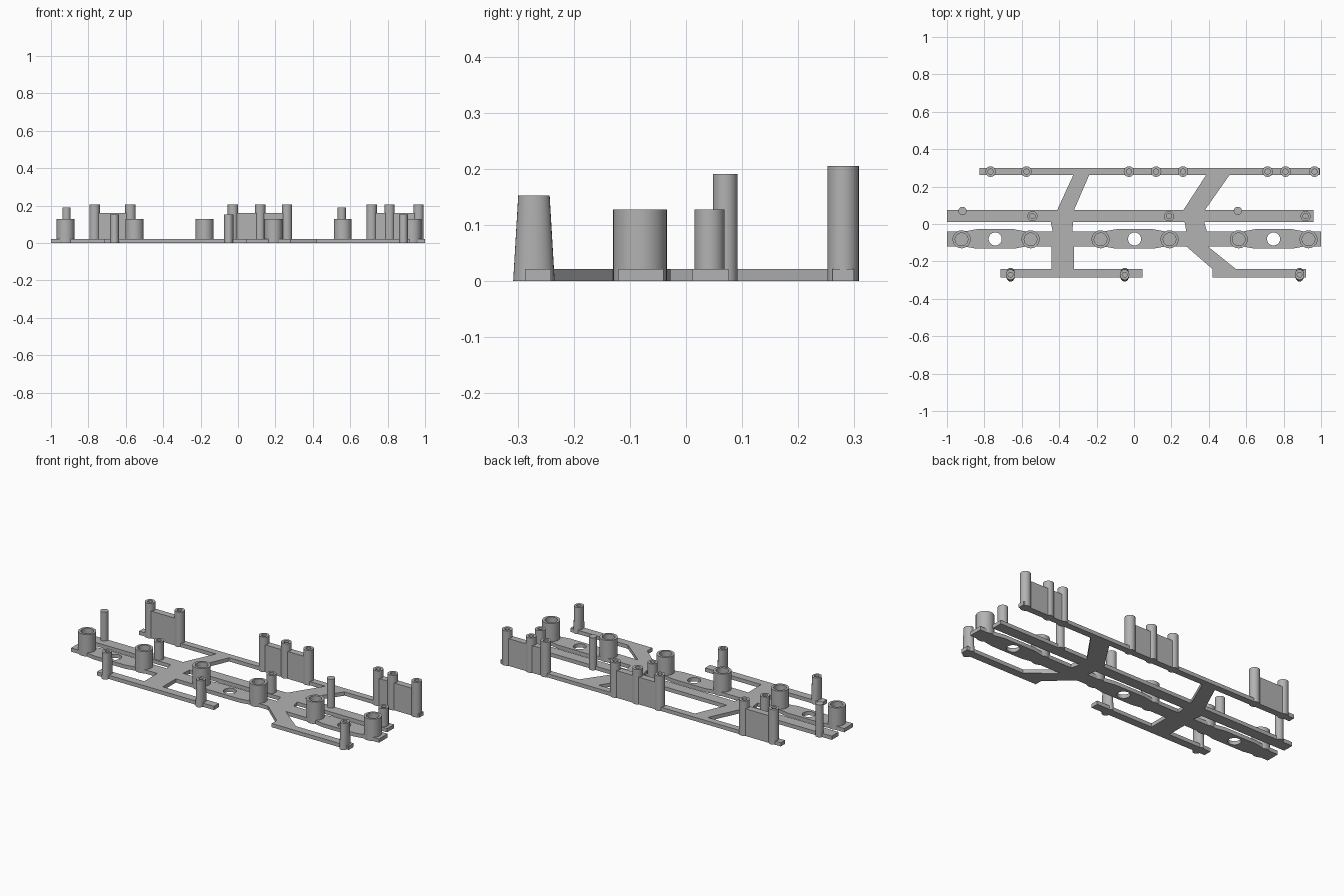
import bpy, bmesh, math

if "Cube" in bpy.data.objects:
    bpy.data.objects.remove(bpy.data.objects["Cube"])

GREY = (0.45, 0.45, 0.45, 1)
mat = bpy.data.materials.new("plain grey")
mat.use_nodes = True
mat.diffuse_color = GREY
mat.node_tree.nodes["Principled BSDF"].inputs["Base Color"].default_value = GREY

THICK = 0.022   # plate thickness


def add_mesh(name, mesh):
    mesh.materials.clear()
    mesh.materials.append(mat)
    mesh.shade_smooth()
    mesh.set_sharp_from_angle(angle=math.radians(35))
    obj = bpy.data.objects.new(name, mesh)
    bpy.context.collection.objects.link(obj)
    return obj


def circle(x, y, r, n=32):
    return [(x + r * math.cos(2 * math.pi * i / n), y + r * math.sin(2 * math.pi * i / n))
            for i in range(n)]


def plate(name, outline, holes=(), z0=0.0, z1=THICK):
    """Flat outline with optional holes, extruded from z0 to z1."""
    curve = bpy.data.curves.new(name, 'CURVE')
    curve.dimensions = '2D'
    curve.fill_mode = 'BOTH'
    curve.extrude = (z1 - z0) / 2
    for loop in (outline, *holes):
        spline = curve.splines.new('POLY')
        spline.points.add(len(loop) - 1)
        for p, (x, y) in zip(spline.points, loop):
            p.co = (x, y, 0, 1)
        spline.use_cyclic_u = True
    temp = bpy.data.objects.new(name + "_outline", curve)
    bpy.context.collection.objects.link(temp)
    deps = bpy.context.evaluated_depsgraph_get()
    mesh = bpy.data.meshes.new_from_object(temp.evaluated_get(deps))
    bpy.data.objects.remove(temp)
    obj = add_mesh(name, mesh)
    obj.location.z = (z0 + z1) / 2
    return obj


def bar(name, x0, x1, y0, y1, **kw):
    return plate(name, [(x0, y0), (x1, y0), (x1, y1), (x0, y1)], **kw)


def post(name, x, y, r, height, bore=0.0, floor=THICK, bottom=None, top=None, n=28):
    """Round post with a blind bore; bottom and top give the y radius of an oval taper."""
    rings = [(r, bottom or r, 0), (r, top or r, height)]
    if bore:
        rings += [(bore, bore, height), (bore, bore, floor)]
    bm = bmesh.new()
    loops = [[bm.verts.new((cx, cy, z)) for cx, cy in
              ((rx * c, ry * s) for c, s in circle(0, 0, 1, n))]
             for rx, ry, z in rings]
    for a, b in zip(loops, loops[1:]):
        for i in range(n):
            j = (i + 1) % n
            bm.faces.new((a[i], a[j], b[j], b[i]))
    bm.faces.new(loops[0][::-1])
    bm.faces.new(loops[-1])
    mesh = bpy.data.meshes.new(name)
    bm.to_mesh(mesh)
    bm.free()
    add_mesh(name, mesh).location = (x, y, 0)


# Long rails
BACK, FRONT, MID = (0.261, 0.299), (-0.287, -0.241), (0.012, 0.076)
bar("back_rail", -0.825, 0.995, *BACK)
bar("middle_rail", -1.0, 0.96, *MID)
bar("front_rail_right", -0.715, 0.045, *FRONT)
bar("front_rail_left", 0.42, 0.92, *FRONT)

# Wide rail with a bulge around each hole
CY, HALF, BULGE = -0.08, 0.04, 0.052
hole_x = (-0.742, 0.003, 0.746)
edge = [(-1.0, HALF)]
for x in hole_x:
    edge += [(x - 0.165, HALF), (x - 0.1, BULGE), (x + 0.1, BULGE), (x + 0.165, HALF)]
edge.append((1.0, HALF))
outline = [(x, CY - d) for x, d in edge] + [(x, CY + d) for x, d in reversed(edge)]
plate("wide_rail", outline, [circle(x, CY, 0.035) for x in hole_x])

# Cross members between the rails
LOW, HIGH = CY - HALF, CY + HALF
links = {
    "right_link_front": [(-0.44, FRONT[1]), (-0.32, FRONT[1]), (-0.32, LOW), (-0.44, LOW)],
    "right_link_middle": [(-0.435, HIGH), (-0.33, HIGH), (-0.325, MID[0]), (-0.445, MID[0])],
    "right_link_back": [(-0.41, MID[1]), (-0.32, MID[1]), (-0.24, BACK[0]), (-0.325, BACK[0])],
    "left_link_front": [(0.42, FRONT[1]), (0.545, FRONT[1]), (0.395, LOW), (0.28, LOW)],
    "left_link_middle": [(0.28, HIGH), (0.39, HIGH), (0.375, MID[0]), (0.27, MID[0])],
    "left_link_back": [(0.265, MID[1]), (0.38, MID[1]), (0.51, BACK[0]), (0.385, BACK[0])],
}
for name, pts in links.items():
    plate(name, pts)

# Back posts in groups, joined by walls
for group in ((-0.767, -0.575), (-0.027, 0.118, 0.262), (0.714, 0.81, 0.965)):
    bar("back_wall", group[0], group[-1], *BACK, z0=THICK, z1=0.16)
    for x in group:
        post("back_post", x, 0.28, 0.028, 0.205, bore=0.014, floor=0.16)

# Middle posts and thin pins
for x in (-0.543, 0.187, 0.917):
    post("middle_post", x, 0.042, 0.027, 0.128, bore=0.014)
for x in (-0.917, 0.555):
    post("locating_pin", x, 0.07, 0.022, 0.191)

# Large sockets along the wide rail
for x in (-0.922, -0.553, -0.179, 0.19, 0.56, 0.933):
    post("large_socket", x, -0.082, 0.048, 0.128, bore=0.034, n=36)

# Oval tapered posts on the front rails
for x in (-0.66, -0.05, 0.885):
    post("front_post", x, -0.271, 0.025, 0.153, bore=0.013, bottom=0.037, top=0.028)
